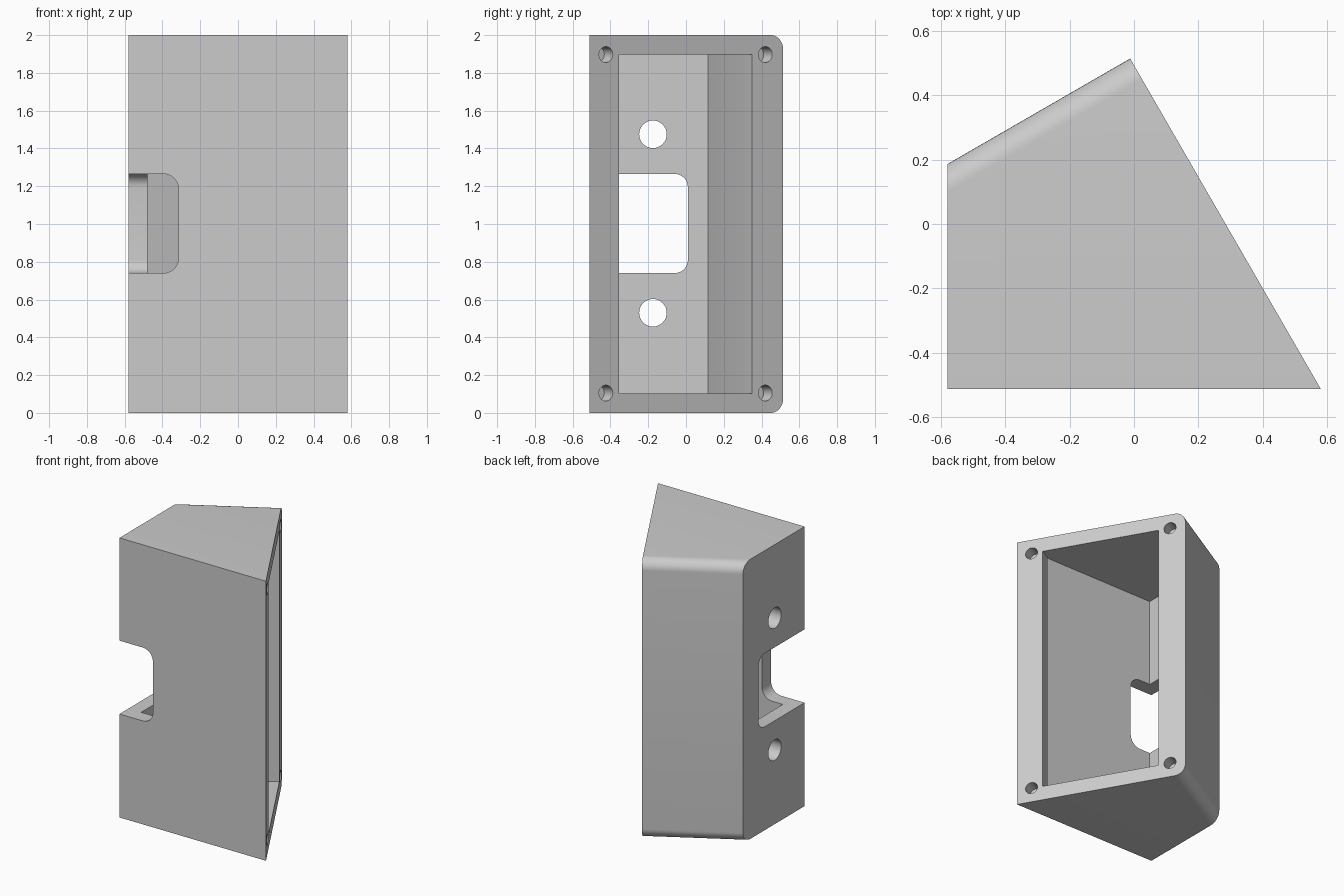
import bpy, bmesh, math
from mathutils import Vector

if "Cube" in bpy.data.objects:
    bpy.data.objects.remove(bpy.data.objects["Cube"])

grey = bpy.data.materials.new("plain grey")
grey.diffuse_color = (0.6, 0.6, 0.6, 1)
grey.use_nodes = True
grey.node_tree.nodes["Principled BSDF"].inputs["Base Color"].default_value = grey.diffuse_color

N = Vector((math.cos(math.pi / 6), 0.5, 0))   # outward normal of the slanted opening


def prism(name, pts, offset):
    """Extrude a planar outline by a vector."""
    bm = bmesh.new()
    face = bm.faces.new([bm.verts.new(p) for p in pts])
    ext = bmesh.ops.extrude_face_region(bm, geom=[face])
    bmesh.ops.translate(bm, vec=offset,
                        verts=[v for v in ext["geom"] if isinstance(v, bmesh.types.BMVert)])
    bmesh.ops.recalc_face_normals(bm, faces=bm.faces)
    me = bpy.data.meshes.new(name)
    bm.to_mesh(me)
    bm.free()
    me.materials.append(grey)
    ob = bpy.data.objects.new(name, me)
    bpy.context.collection.objects.link(ob)
    return ob


def circle(center, axis, r, n=32):
    u = axis.cross(Vector((0, 0, 1))).normalized()
    return [center + r * (math.cos(2 * math.pi * i / n) * u
                          + Vector((0, 0, math.sin(2 * math.pi * i / n)))) for i in range(n)]


def notch_outline(start, end, z0, z1, r, n=8):
    """Rectangle with its two far corners rounded."""
    pts = [(start, z0)]
    for cz, a0 in ((z0 + r, -90), (z1 - r, 0)):
        for i in range(n + 1):
            a = math.radians(a0 + 90 * i / n)
            pts.append((end - r + r * math.cos(a), cz + r * math.sin(a)))
    return pts + [(start, z1)]


# Enclosure shell with its two rear long edges rounded
plan = [(-0.58, -0.512), (0.58, -0.512), (-0.012, 0.514), (-0.58, 0.186)]
body = prism("enclosure", [(x, y, 0) for x, y in plan], (0, 0, 2))
bm = bmesh.new()
bm.from_mesh(body.data)
rear = [e for e in bm.edges
        if all(v.co.y > 0 for v in e.verts) and abs(e.verts[0].co.z - e.verts[1].co.z) < 0.01]
bmesh.ops.bevel(bm, geom=rear, offset=0.075, segments=10, profile=0.5, affect='EDGES')
bm.to_mesh(body.data)
bm.free()

cutters = []

# Hollow interior, narrowing to the framed opening
cavity = [(0.664, -0.255), (0.4905, -0.355), (0.404, -0.405), (-0.48, -0.41),
          (-0.48, 0.117), (-0.004, 0.30), (0.083, 0.35), (0.256, 0.45)]
cutters.append(prism("cavity_cutter", [(x, y, 0.103) for x, y in cavity], (0, 0, 1.794)))

# Corner notch through the front and left walls
front = notch_outline(-0.7, -0.315, 0.74, 1.265, 0.08)
cutters.append(prism("front_notch_cutter", [(x, -0.7, z) for x, z in front], (0, 0.33, 0)))
side = notch_outline(-0.7, 0.01, 0.74, 1.265, 0.07)
cutters.append(prism("side_notch_cutter", [(-0.7, y, z) for y, z in side], (0.26, 0, 0)))

# Two round holes in the left wall
for z in (0.53, 1.475):
    cutters.append(prism("wall_hole_cutter",
                         circle(Vector((-0.7, -0.175, z)), Vector((1, 0, 0)), 0.073), (0.3, 0, 0)))

# Four blind screw holes in the opening's frame
for y in (-0.424, 0.42):
    for z in (0.105, 1.897):
        c = Vector((0.58 - (y + 0.512) * math.tan(math.pi / 6), y, z))
        cutters.append(prism("screw_hole_cutter", circle(c + N * 0.1, N, 0.042), -N * 0.19))

for c in cutters:
    c.hide_render = True
    m = body.modifiers.new(c.name, 'BOOLEAN')
    m.operation = 'DIFFERENCE'
    m.solver = 'EXACT'
    m.object = c

# Apply the cuts and clear the helpers
bpy.context.view_layer.objects.active = body
body.select_set(True)
for m in list(body.modifiers):
    bpy.ops.object.modifier_apply(modifier=m.name)
for c in cutters:
    bpy.data.objects.remove(c, do_unlink=True)
bpy.ops.object.shade_smooth_by_angle(angle=math.radians(25))
